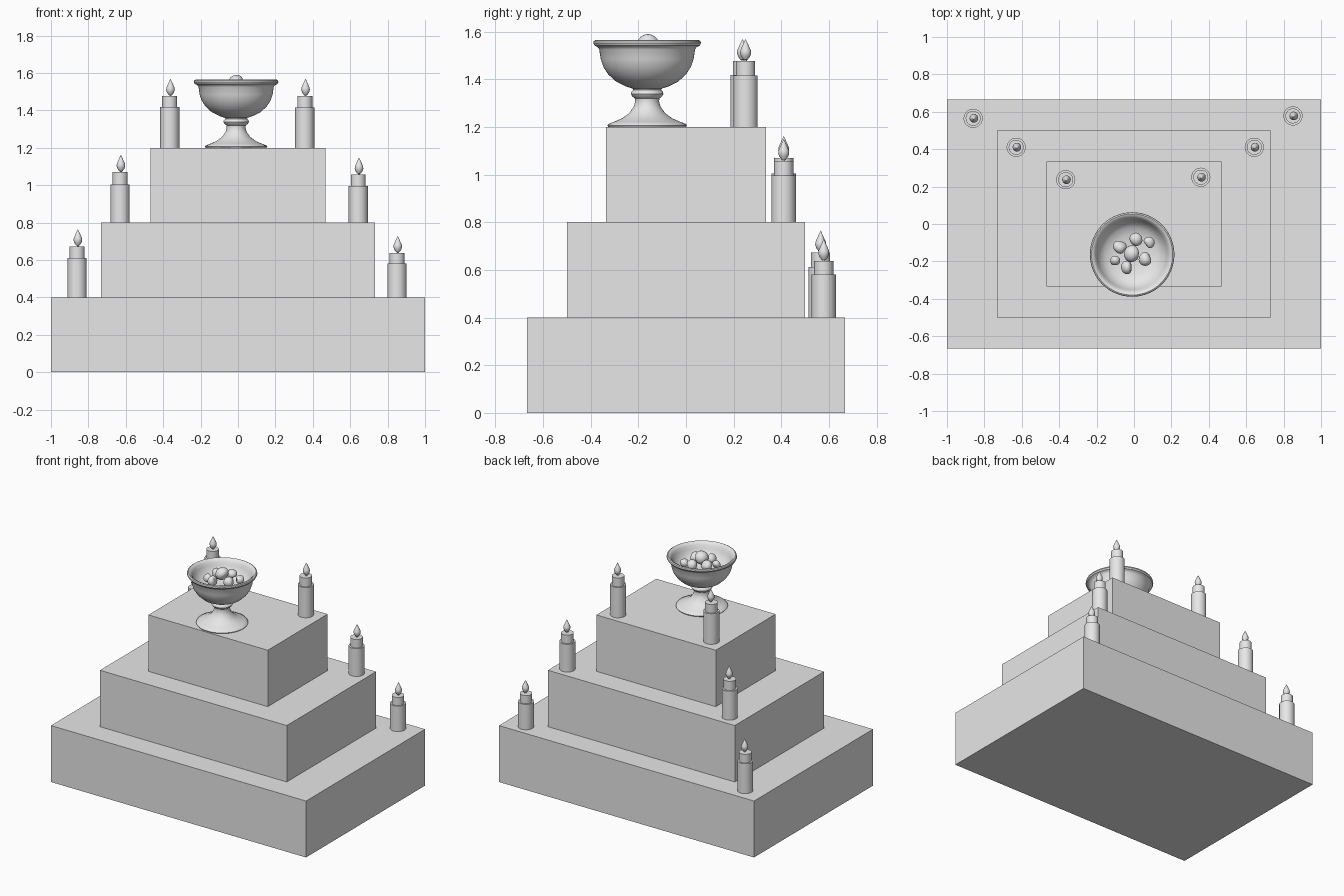
import bpy, bmesh, math, random
from mathutils import Vector

random.seed(4)
stone = bpy.data.materials.new("plain grey")
stone.diffuse_color = (0.8, 0.8, 0.8, 1)


def add_object(name, bm, loc, smooth=True):
    bmesh.ops.recalc_face_normals(bm, faces=bm.faces)
    me = bpy.data.meshes.new(name)
    bm.to_mesh(me)
    bm.free()
    me.materials.append(stone)
    if smooth:
        me.shade_smooth()
        me.set_sharp_from_angle(angle=math.radians(35))
    ob = bpy.data.objects.new(name, me)
    ob.location = loc
    bpy.context.collection.objects.link(ob)
    return ob


def lathe(name, profile, loc, sides=32):
    """Spin (radius, height) points around z; both ends lie on the axis."""
    bm = bmesh.new()
    pts = [bm.verts.new((r, 0, z)) for r, z in profile]
    edges = [bm.edges.new(pair) for pair in zip(pts, pts[1:])]
    bmesh.ops.spin(bm, geom=pts + edges, cent=(0, 0, 0), axis=(0, 0, 1),
                   angle=math.tau, steps=sides)
    bmesh.ops.remove_doubles(bm, verts=bm.verts, dist=0.00005)
    return add_object(name, bm, loc)


# Stepped altar tiers
for i, (w, d) in enumerate([(2.0, 1.333), (1.465, 1.0), (0.936, 0.67)]):
    bm = bmesh.new()
    bmesh.ops.create_cube(bm, size=1)
    bmesh.ops.scale(bm, vec=(w, d, 0.4), verts=bm.verts)
    add_object(f"tier_{i + 1}", bm, (0, 0, 0.2 + 0.4 * i), smooth=False)

# Candles: x, y, base height, holder height, wax height
candles = [(-0.86, 0.565, 0.4, 0.212, 0.273), (0.85, 0.578, 0.4, 0.18, 0.237),
           (-0.63, 0.41, 0.8, 0.205, 0.27), (0.643, 0.41, 0.8, 0.197, 0.257),
           (-0.365, 0.237, 1.2, 0.217, 0.277), (0.357, 0.25, 1.2, 0.215, 0.277)]
for i, (x, y, z, h, wax) in enumerate(candles):
    lathe(f"candle_holder_{i + 1}",
          [(0, 0), (0.051, 0), (0.051, h), (0, h)], (x, y, z))
    lathe(f"candle_wax_{i + 1}",
          [(0, h - 0.01), (0.04, h - 0.01), (0.04, wax), (0, wax)], (x, y, z))
    lathe(f"candle_wick_{i + 1}",
          [(0, 0), (0.005, 0), (0.005, 0.02), (0, 0.02)],
          (x + 0.004, y, z + wax - 0.005), 12)
    lathe(f"flame_{i + 1}",
          [(0, 0), (0.009, 0.003), (0.019, 0.017), (0.023, 0.03),
           (0.022, 0.042), (0.014, 0.06), (0.006, 0.078), (0, 0.09)],
          (x + 0.004, y, z + wax + 0.002), 20)

# Footed offering bowl
bx, by = -0.01, -0.163
lathe("offering_bowl",
      [(0, 0), (0.163, 0), (0.167, 0.006), (0.163, 0.012), (0.14, 0.021),
       (0.105, 0.036), (0.075, 0.058), (0.056, 0.085), (0.05, 0.108),
       (0.052, 0.12), (0.062, 0.127), (0.068, 0.137), (0.066, 0.147),
       (0.058, 0.155), (0.062, 0.161), (0.09, 0.17), (0.13, 0.19),
       (0.163, 0.22), (0.184, 0.252), (0.195, 0.285), (0.201, 0.325),
       (0.208, 0.335), (0.221, 0.341), (0.226, 0.351), (0.224, 0.36),
       (0.217, 0.364), (0.206, 0.36), (0.195, 0.346), (0.187, 0.325),
       (0.172, 0.292), (0.145, 0.268), (0.105, 0.254), (0.05, 0.248),
       (0, 0.247)], (bx, by, 1.2), 64)

# Lumpy offerings piled in the bowl: x, y, z, radius
lumps = [(-0.075, -0.123, 1.52, 0.036), (0.01, -0.083, 1.518, 0.034),
         (0.08, -0.1, 1.51, 0.029), (-0.008, -0.16, 1.545, 0.043),
         (0.06, -0.185, 1.52, 0.036), (-0.103, -0.195, 1.508, 0.027),
         (-0.037, -0.232, 1.518, 0.033)]
for i, (x, y, z, r) in enumerate(lumps):
    bm = bmesh.new()
    bmesh.ops.create_icosphere(bm, subdivisions=3, radius=1)
    axes = [Vector((random.gauss(0, 1), random.gauss(0, 1),
                    random.gauss(0, 1))).normalized() for _ in range(5)]
    for v in bm.verts:
        n = v.co.normalized()
        dent = sum(max(0, n.dot(a) - 0.5) for a in axes)
        v.co = n * r * (1.08 - 0.3 * dent)
        v.co.z *= 0.95
    add_object(f"offering_{i + 1}", bm, (x, y, z))
